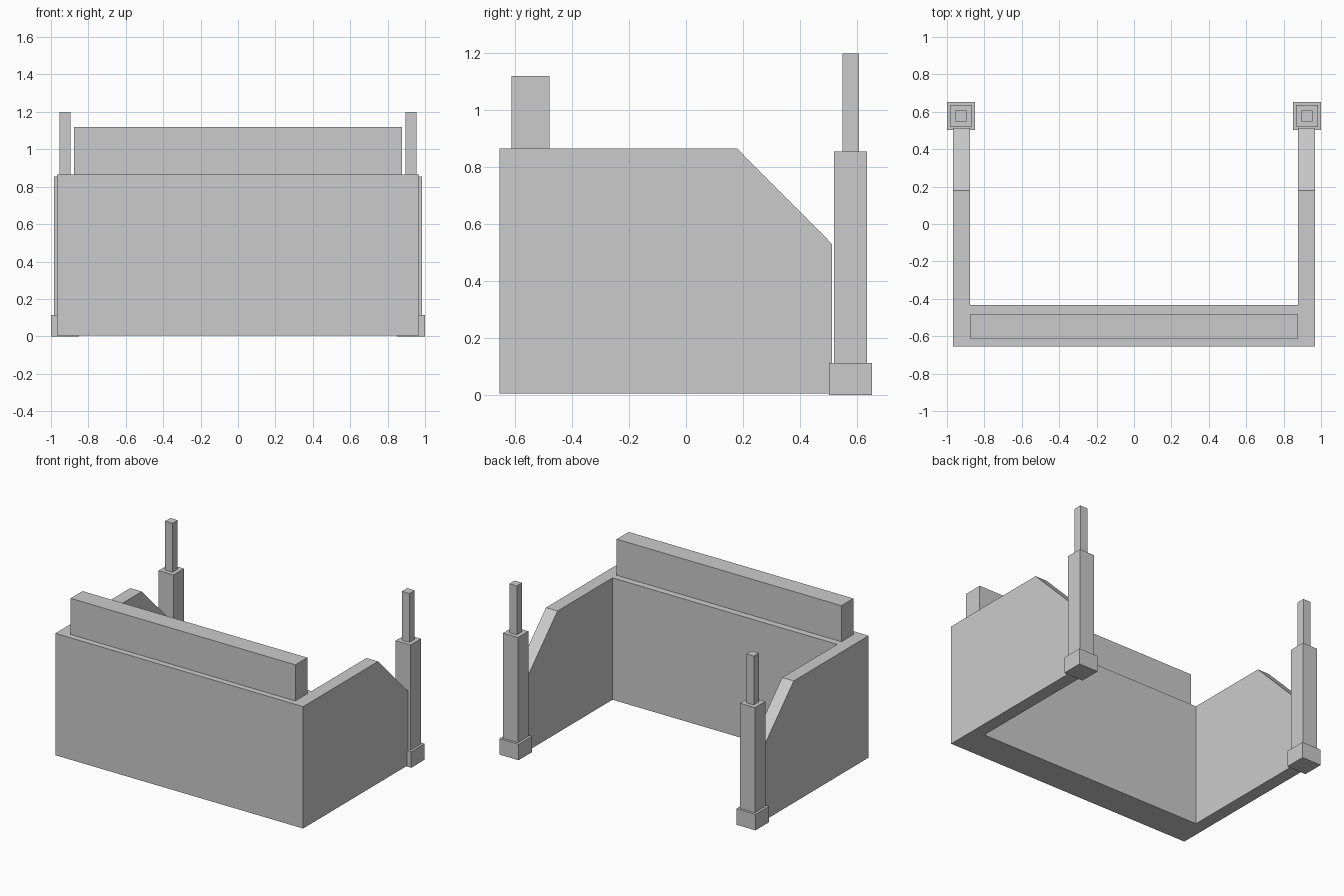
import bpy, bmesh
from mathutils import Vector

if "Cube" in bpy.data.objects:
    bpy.data.objects.remove(bpy.data.objects["Cube"])


def finish(name, bm):
    bmesh.ops.recalc_face_normals(bm, faces=bm.faces)
    me = bpy.data.meshes.new(name)
    bm.to_mesh(me)
    bm.free()
    ob = bpy.data.objects.new(name, me)
    bpy.context.collection.objects.link(ob)
    return ob


def box(name, x, y, z):
    bm = bmesh.new()
    bmesh.ops.create_cube(bm, size=1)
    for v in bm.verts:
        v.co = [(a + b) / 2 + c * (b - a) for (a, b), c in zip((x, y, z), v.co)]
    return finish(name, bm)


# U-shaped wall: plan outline extruded upward
W, IN, FRONT, INNER, END = 0.967, 0.877, -0.655, -0.433, 0.513
BOTTOM, TOP = 0.005, 0.865
plan = [(-W, FRONT), (W, FRONT), (W, END), (IN, END),
        (IN, INNER), (-IN, INNER), (-IN, END), (-W, END)]
bm = bmesh.new()
face = bm.faces.new([bm.verts.new((x, y, BOTTOM)) for x, y in plan])
ext = bmesh.ops.extrude_face_region(bm, geom=[face])
for g in ext["geom"]:
    if isinstance(g, bmesh.types.BMVert):
        g.co.z = TOP

# Sloped cut on both side wall ends
slope_top, slope_end = Vector((0, 0.18, TOP)), Vector((0, END, 0.53))
d = slope_end - slope_top
cut = bmesh.ops.bisect_plane(bm, geom=bm.verts[:] + bm.edges[:] + bm.faces[:],
                             plane_co=slope_top, plane_no=(0, -d.z, d.y),
                             clear_outer=True)
bmesh.ops.holes_fill(bm, edges=[e for e in bm.edges if e.is_boundary], sides=0)
finish("counter_wall", bm)

# Raised bar on the front wall
box("front_ledge", (-0.877, 0.877), (-0.613, -0.48), (TOP, 1.12))

# Stepped posts at the open ends
PY, PX = 0.578, 0.925
for side, s in (("left", -1), ("right", 1)):
    for part, half, z0, z1 in (("post_base", 0.075, 0, 0.113),
                               ("post", 0.058, 0.113, 0.855),
                               ("post_tip", 0.029, 0.855, 1.2)):
        box(f"{side}_{part}", (s * PX - half, s * PX + half),
            (PY - half, PY + half), (z0, z1))
